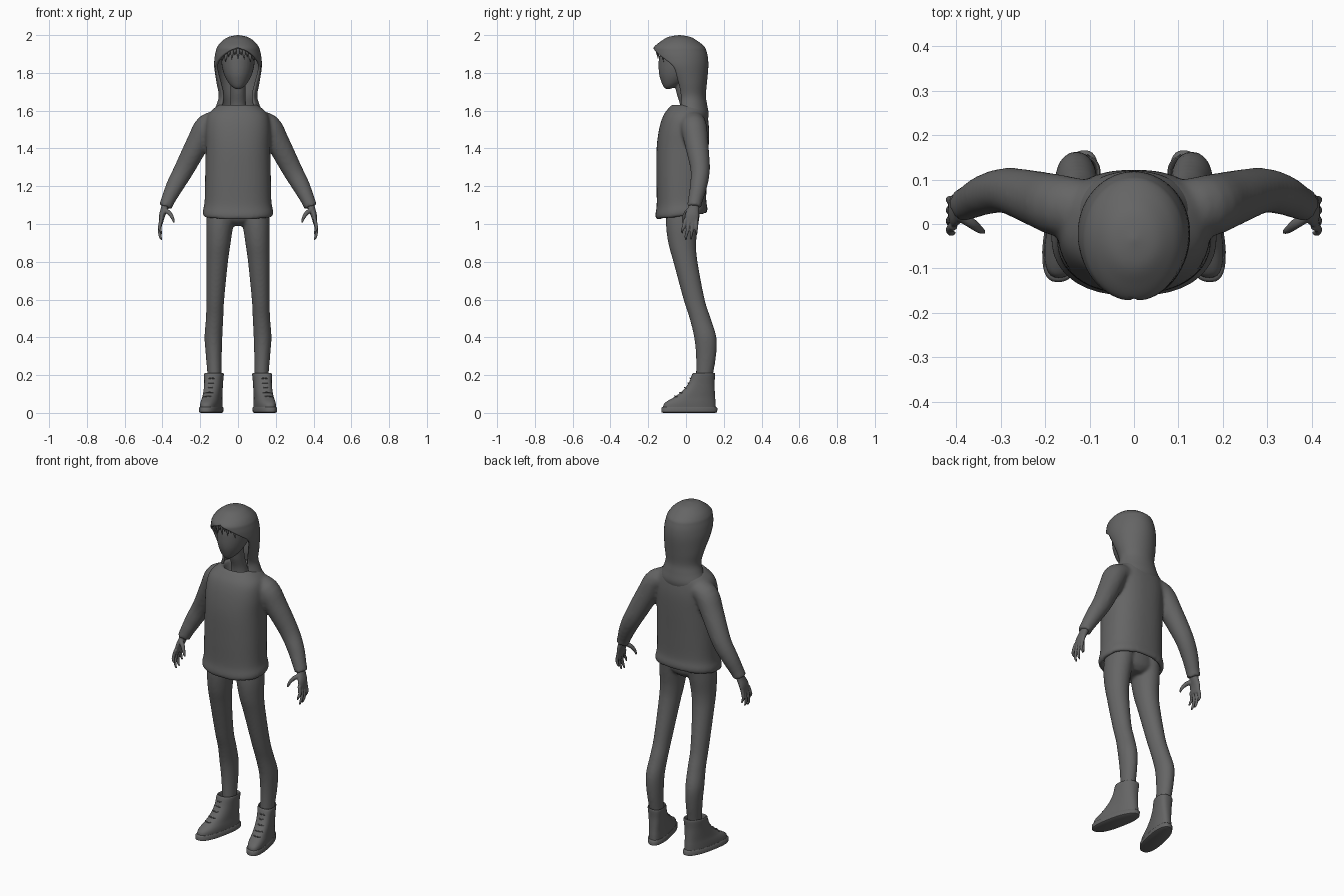
import bpy, bmesh, math
from mathutils import Vector

if "Cube" in bpy.data.objects:
    bpy.data.objects.remove(bpy.data.objects["Cube"], do_unlink=True)

grey = bpy.data.materials.new("dark_grey")
grey.use_nodes = True
tone = (0.13, 0.13, 0.13, 1)
grey.diffuse_color = tone
grey.node_tree.nodes["Principled BSDF"].inputs["Base Color"].default_value = tone


def spline(keys, steps=5):
    """Smoothly interpolate a list of number tuples."""
    out = []
    for i in range(len(keys) - 1):
        p0, p1 = keys[max(i - 1, 0)], keys[i]
        p2, p3 = keys[i + 1], keys[min(i + 2, len(keys) - 1)]
        for s in range(steps):
            t = s / steps
            out.append(tuple(
                b + 0.5 * t * (c - a + t * (2*a - 5*b + 4*c - d + t * (3*(b - c) + d - a)))
                for a, b, c, d in zip(p0, p1, p2, p3)))
    return out + [keys[-1]]


def power(v, e):
    return math.copysign(abs(v) ** e, v)


def level(z, cx, cy, rx, ry, slope=0, e=1.0, n=32):
    """Horizontal oval ring; slope lifts it towards the back."""
    ring = []
    for k in range(n):
        a = math.tau * k / n
        y = cy + ry * power(math.sin(a), e)
        ring.append(Vector((cx + rx * power(math.cos(a), e), y, z + slope * y)))
    return ring


def tube(keys, steps=4, n=16):
    """Rings square to a path of (x, y, z, thickness, width)."""
    pts = spline(keys, steps)
    rings = []
    for i, p in enumerate(pts):
        a, b = pts[max(i - 1, 0)], pts[min(i + 1, len(pts) - 1)]
        t = (Vector(b[:3]) - Vector(a[:3])).normalized()
        u = t.cross(Vector((0, 1, 0))).normalized()
        v = t.cross(u)
        angles = [math.tau * k / n for k in range(n)]
        rings.append([Vector(p[:3]) + u * p[3] * math.cos(w) + v * p[4] * math.sin(w)
                      for w in angles])
    return rings


def loft(bm, rings, closed=True, side=1):
    rows = [[bm.verts.new((p.x * side, p.y, p.z)) for p in r] for r in rings]
    n = len(rows[0])
    for a, b in zip(rows, rows[1:]):
        for k in range(n if closed else n - 1):
            j = (k + 1) % n
            bm.faces.new((a[k], a[j], b[j], b[k]))
    if closed:
        bm.faces.new(rows[0])
        bm.faces.new(rows[-1])


def finish(name, bm, voxel=0, smooth=0, thick=0):
    bmesh.ops.recalc_face_normals(bm, faces=bm.faces)
    mesh = bpy.data.meshes.new(name)
    bm.to_mesh(mesh)
    bm.free()
    mesh.materials.append(grey)
    obj = bpy.data.objects.new(name, mesh)
    bpy.context.collection.objects.link(obj)
    bpy.ops.object.select_all(action='DESELECT')
    obj.select_set(True)
    bpy.context.view_layer.objects.active = obj
    bpy.ops.object.shade_smooth_by_angle(angle=math.radians(50))
    if thick:
        m = obj.modifiers.new("cloth", 'SOLIDIFY')
        m.thickness, m.offset = thick, 0
    if voxel:
        m = obj.modifiers.new("fuse", 'REMESH')
        m.mode, m.voxel_size, m.use_smooth_shade = 'VOXEL', voxel, True
        m = obj.modifiers.new("soften", 'SMOOTH')
        m.factor, m.iterations = 0.5, smooth
    return obj


# Sweater: body with turned-in neckline and hem, fused with the sleeves
# keys: z, front y, back y, half width, slope
body = [(1.57, -.05, .06, .06, 0), (1.61, -.06, .075, .075, 0), (1.635, -.068, .085, .088, 0),
        (1.61, -.095, .105, .13, 0), (1.57, -.122, .115, .162, 0), (1.50, -.143, .122, .172, 0),
        (1.40, -.156, .12, .171, .02), (1.25, -.157, .112, .174, .05), (1.12, -.155, .107, .177, .1),
        (1.07, -.162, .114, .187, .12), (1.045, -.158, .11, .183, .12), (1.045, -.138, .095, .165, .12),
        (1.08, -.13, .09, .158, .12)]
bm = bmesh.new()
loft(bm, [level(z, 0, (f + b) / 2, w, (b - f) / 2, s, 0.85, 48)
          for z, f, b, w, s in spline(body, 4)])
sleeve = [(.08, .035, 1.55, .05, .06), (.16, .04, 1.52, .065, .07), (.212, .055, 1.43, .062, .064),
          (.285, .075, 1.29, .054, .052), (.335, .066, 1.2, .047, .046), (.373, .048, 1.12, .037, .039),
          (.385, .044, 1.09, .036, .038)]
for side in (1, -1):
    loft(bm, tube(sleeve), side=side)
finish("sweater", bm, 0.009, 8)

# Trousers: hips fused with two legs
hips = [(.99, 0, -.01, .05, .05), (1.03, 0, -.015, .14, .085), (1.13, 0, -.02, .15, .095)]
leg = [(1.1, .085, -.01, .075, .09), (1.0, .096, -.02, .072, .086), (.9, .103, -.02, .064, .074),
       (.8, .11, -.003, .057, .064), (.6, .12, .043, .047, .056), (.5, .124, .075, .046, .056),
       (.4, .13, .102, .047, .059), (.3, .128, .106, .042, .053), (.2, .125, .098, .037, .045),
       (.14, .125, .095, .036, .043)]
bm = bmesh.new()
loft(bm, [level(*p) for p in spline(hips)])
for side in (1, -1):
    loft(bm, [level(*p) for p in spline(leg)], side=side)
finish("trousers", bm, 0.008, 5)

# Hands: palm, four fingers and thumb
palm = [(.376, .047, 1.13, .024, .026), (.388, .041, 1.085, .02, .029),
        (.402, .032, 1.045, .016, .037), (.408, .026, 1.005, .011, .036)]
thumb = [(.392, .02, 1.075, .014, .014), (.366, .002, 1.06, .012, .012),
         (.348, -.012, 1.035, .009, .009), (.338, -.018, 1.008, .005, .005)]
tips = [(-.004, -.02, .95), (.016, .0, .915), (.036, .027, .918), (.054, .055, .945)]
for side, word in ((1, "left"), (-1, "right")):
    bm = bmesh.new()
    loft(bm, tube(palm), side=side)
    loft(bm, tube(thumb), side=side)
    for root, tip, z in tips:
        mid = (root + tip) / 2
        loft(bm, tube([(.406, root, 1.025, .01, .01), (.415, mid, (1.02 + z) / 2, .009, .009),
                       (.412, tip, z + .02, .0075, .0075), (.404, tip, z, .004, .004)]), side=side)
    finish(word + "_hand", bm, 0.0035, 3)


# Boots: sole, upper with open collar, and laces
def foot_ring(z, front, back, half):
    cy = (front + back) / 2
    ring = level(z, 0, cy, half, (back - front) / 2, 0, 0.8, 40)
    for p in ring:      # splay the toes outwards and narrow the heel
        p.x = p.x * (1 - 0.9 * max(p.y - .08, 0)) + 0.145 - 0.2 * p.y
    return ring


sole = [(0, -.12, .155, .046), (.004, -.13, .165, .053), (.026, -.131, .166, .054),
        (.032, -.125, .16, .05)]
upper = [(.02, -.122, .158, .049), (.045, -.118, .157, .049), (.062, -.1, .156, .048),
         (.085, -.06, .154, .046), (.12, -.015, .152, .046), (.16, .015, .151, .047),
         (.205, .033, .154, .05), (.208, .042, .148, .044), (.18, .045, .143, .041)]
for side, word in ((1, "left"), (-1, "right")):
    bm = bmesh.new()
    loft(bm, [foot_ring(*p) for p in sole], side=side)
    finish(word + "_sole", bm)
    bm = bmesh.new()
    loft(bm, [foot_ring(*p) for p in spline(upper, 4)], side=side)
    finish(word + "_boot", bm)
    bm = bmesh.new()
    for z, y in ((.085, -.06), (.105, -.033), (.13, -.006), (.155, .012), (.18, .022)):
        cx = .145 - .2 * y
        loft(bm, tube([(cx - .026, y + .014, z, .003, .003), (cx, y - .001, z + .004, .003, .003),
                       (cx + .026, y + .014, z, .003, .003)], n=8), side=side)
    finish(word + "_laces", bm)

# Head and neck
head = [(1.715, 0, -.095, .012, .012), (1.725, 0, -.088, .03, .03), (1.75, 0, -.07, .052, .06),
        (1.79, 0, -.05, .073, .092), (1.84, 0, -.035, .086, .11), (1.9, 0, -.03, .088, .11),
        (1.95, 0, -.03, .065, .08), (1.965, 0, -.03, .03, .04)]
neck = [(1.56, 0, .02, .055, .05), (1.63, 0, .01, .043, .042), (1.70, 0, -.01, .04, .042),
        (1.78, 0, -.02, .042, .045)]
bm = bmesh.new()
loft(bm, [level(*p) for p in spline(head)])
loft(bm, [level(*p) for p in spline(neck)])
finish("head_and_neck", bm, 0.006, 3)

# Hood: rings left open at the face; keys: z, centre y, half width, half depth, opening angle
hood = [(1.994, -.035, .003, .003, 0), (1.984, -.035, .05, .058, 0), (1.96, -.035, .085, .098, 0),
        (1.935, -.035, .104, .128, 0), (1.915, -.033, .111, .135, .42), (1.88, -.028, .118, .138, .85),
        (1.83, -.018, .12, .13, 1.22), (1.75, .01, .108, .095, 1.05), (1.68, .022, .096, .077, .95),
        (1.63, .026, .108, .08, .9), (1.58, .026, .13, .088, .9), (1.54, .02, .13, .085, .9)]
bm = bmesh.new()
rings = []
for z, cy, rx, ry, gap in spline(hood):
    gap = max(gap, 0)
    angles = [gap + (math.tau - 2 * gap) * k / 48 for k in range(49)]
    rings.append([Vector((rx * math.sin(a), cy - ry * math.cos(a), z)) for a in angles])
loft(bm, rings, closed=False)
bmesh.ops.remove_doubles(bm, verts=bm.verts, dist=0.0004)
bmesh.ops.holes_fill(bm, edges=[e for e in bm.edges if e.is_boundary
                                and min(v.co.z for v in e.verts) > 1.99])
finish("hood", bm, thick=0.012)

# Jagged fringe of hair below the hood's brim
bm = bmesh.new()
for i in range(-5, 6):
    x = i * 0.016
    y = -.03 - .122 * math.sqrt(1 - (x / .098) ** 2)
    top = 1.94 - 4.5 * x * x
    drop = 0.065 if i % 2 == 0 else 0.045
    loft(bm, [level(top, x, y, .011, .007, n=8), level(top - drop / 2, x, y - .002, .008, .005, n=8),
              level(top - drop, x * 1.04, y + .004, .0008, .0008, n=8)])
finish("fringe", bm)
